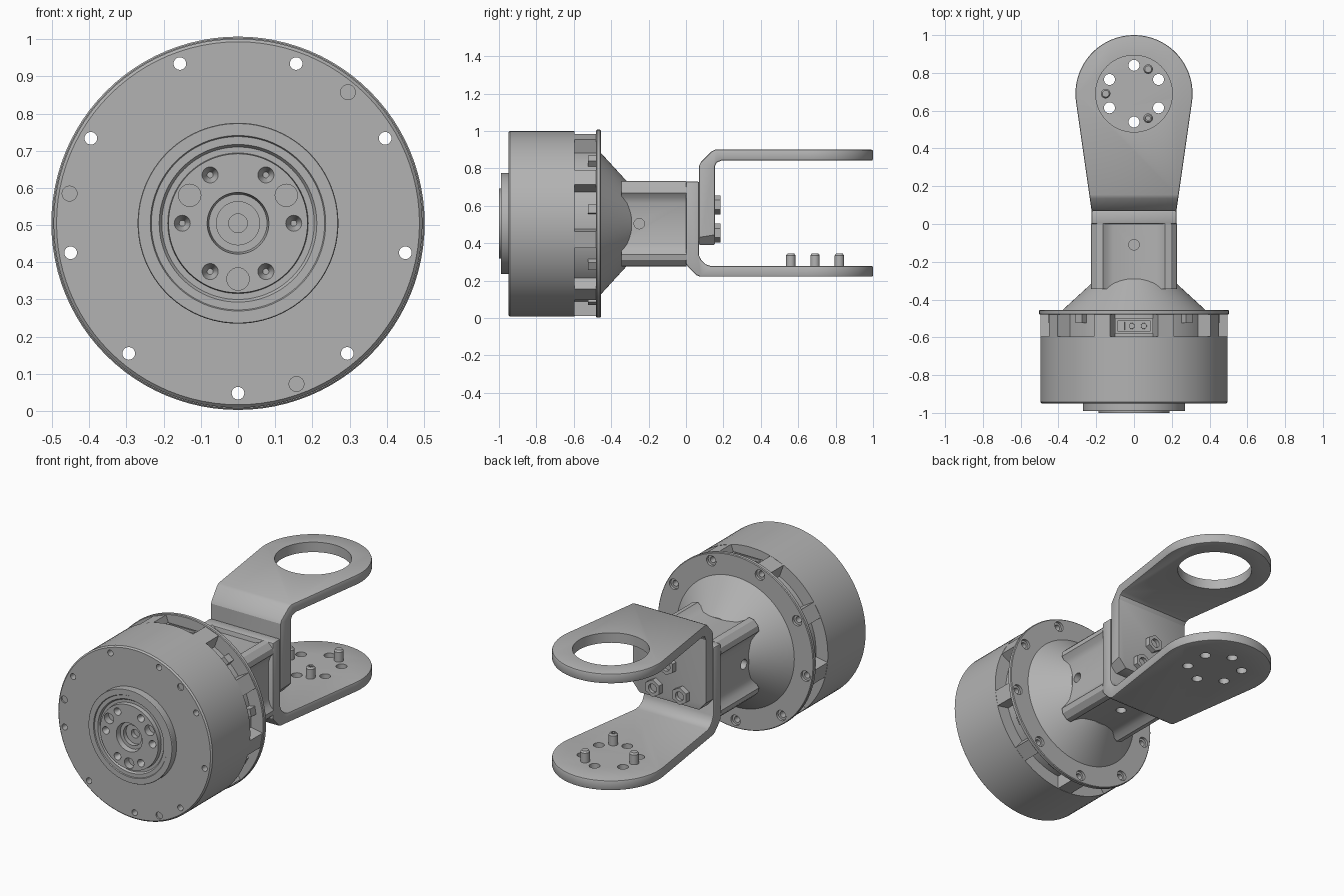
import bpy, bmesh, math
from mathutils import Matrix, Vector

AXIS_Z = 0.505   # height of the motor axis
ARM_Y = 0.69     # centre of the rounded arm ends

if "Cube" in bpy.data.objects:
    bpy.data.objects.remove(bpy.data.objects["Cube"])

grey = bpy.data.materials.new("machined grey")
grey.use_nodes = True
grey.diffuse_color = (0.45, 0.45, 0.45, 1)
grey.node_tree.nodes["Principled BSDF"].inputs["Base Color"].default_value = (0.45, 0.45, 0.45, 1)


def finish(name, bm):
    bmesh.ops.recalc_face_normals(bm, faces=bm.faces)
    mesh = bpy.data.meshes.new(name)
    bm.to_mesh(mesh)
    bm.free()
    mesh.materials.append(grey)
    obj = bpy.data.objects.new(name, mesh)
    bpy.context.collection.objects.link(obj)
    return obj


def activate(obj):
    bpy.ops.object.select_all(action='DESELECT')
    obj.select_set(True)
    bpy.context.view_layer.objects.active = obj


def smooth(obj):
    activate(obj)
    bpy.ops.object.shade_smooth_by_angle(angle=math.radians(25))


def lathe(name, profile):
    """Spin (radius, y) points round the motor axis."""
    bm = bmesh.new()
    verts = [bm.verts.new((r, y, AXIS_Z)) for r, y in profile]
    edges = [bm.edges.new(pair) for pair in zip(verts, verts[1:])]
    bmesh.ops.spin(bm, geom=verts + edges, cent=(0, 0, AXIS_Z), axis=(0, 1, 0),
                   angle=math.tau, steps=96)
    bmesh.ops.remove_doubles(bm, verts=bm.verts, dist=0.0005)
    return finish(name, bm)


def prism(name, points, axis, low, high):
    """Extrude a 2D outline along one axis."""
    place = {'x': lambda a, b: (low, a, b), 'y': lambda a, b: (a, low, b),
             'z': lambda a, b: (a, b, low)}[axis]
    bm = bmesh.new()
    face = bm.faces.new([bm.verts.new(place(a, b)) for a, b in points])
    out = bmesh.ops.extrude_face_region(bm, geom=[face])
    move = Vector([(high - low) * (axis == k) for k in 'xyz'])
    bmesh.ops.translate(bm, vec=move, verts=[v for v in out['geom'] if isinstance(v, bmesh.types.BMVert)])
    return finish(name, bm)


def rods(name, specs, axis, sides=24):
    """Cylinders as (centre a, centre b, low, high, radius, end radius) along an axis."""
    turn = {'x': Matrix.Rotation(math.pi / 2, 4, 'Y'), 'y': Matrix.Rotation(-math.pi / 2, 4, 'X'),
            'z': Matrix()}[axis]
    bm = bmesh.new()
    for a, b, low, high, r1, r2 in specs:
        mid = (low + high) / 2
        pos = {'x': (mid, a, b), 'y': (a, mid, b), 'z': (a, b, mid)}[axis]
        bmesh.ops.create_cone(bm, cap_ends=True, segments=sides, radius1=r1, radius2=r2,
                              depth=high - low, matrix=Matrix.Translation(pos) @ turn)
    return finish(name, bm)


def boxes(name, specs):
    """Blocks round the axis as (angle, radius in, radius out, width, y low, y high)."""
    bm = bmesh.new()
    for deg, r1, r2, width, y1, y2 in specs:
        spot = (Matrix.Translation((0, 0, AXIS_Z)) @ Matrix.Rotation(-math.radians(deg), 4, 'Y')
                @ Matrix.Translation(((r1 + r2) / 2, (y1 + y2) / 2, 0))
                @ Matrix.Diagonal((r2 - r1, y2 - y1, width, 1)))
        bmesh.ops.create_cube(bm, size=1, matrix=spot)
    return finish(name, bm)


def cut(obj, tool, operation='DIFFERENCE', keep=False):
    activate(obj)
    mod = obj.modifiers.new("cut", 'BOOLEAN')
    mod.object, mod.operation, mod.solver = tool, operation, 'EXACT'
    bpy.ops.object.modifier_apply(modifier=mod.name)
    if not keep:
        bpy.data.objects.remove(tool)


def ring(radius, degrees, centre=AXIS_Z):
    return [(radius * math.cos(math.radians(d)), centre + radius * math.sin(math.radians(d)))
            for d in degrees]


bolt_angles = [-90 + 40 * k for k in range(9)]
bolts = ring(0.457, bolt_angles)

# Motor body with its stepped output hub
body = lathe("motor_body", [
    (0, -0.92), (0.025, -0.92), (0.025, -0.945), (0.058, -0.945), (0.058, -0.97), (0.078, -0.97),
    (0.083, -1), (0.187, -1), (0.189, -0.975), (0.205, -0.975), (0.212, -0.985), (0.233, -0.985),
    (0.236, -0.99), (0.268, -0.99), (0.27, -0.987), (0.27, -0.95), (0.488, -0.95), (0.496, -0.942),
    (0.496, -0.595), (0.42, -0.595), (0.42, -0.47), (0, -0.47)])
cut(body, rods("hub_screw_holes",
               [(x, z, -1.001, -0.965, 0.022, 0.008) for x, z in ring(0.15, range(0, 360, 60))], 'y'))
cut(body, rods("hub_pin_holes",
               [(x, z, -1.02, -0.96, 0.03, 0.03) for x, z in ring(0.15, (30, 150, 270))], 'y'))
cut(body, rods("face_dimples",
               [(x, z, -0.97, -0.94, 0.02, 0.02) for x, z in ring(0.46, (50, 170, 290))], 'y'))

# Spacer posts, bell-shaped flange
posts = boxes("spacer_posts", [(d, 0.4, 0.494, 0.09, -0.6, -0.475) for d in bolt_angles])
flange = lathe("flange_cone", [(0, -0.48), (0.498, -0.48), (0.502, -0.476), (0.502, -0.459),
                               (0.498, -0.455), (0.378, -0.455), (0.2, -0.292), (0, -0.292)])
cut(flange, rods("flange_counterbores", [(x, z, -0.47, -0.4, 0.03, 0.03) for x, z in bolts], 'y'))
drill = rods("bolt_drills", [(x, z, -1.1, -0.3, 0.017, 0.017) for x, z in bolts], 'y')
for part in (body, posts, flange):
    cut(part, drill, keep=True)
bpy.data.objects.remove(drill)

# Small tabs and the connector in the gaps between posts
boxes("gap_tabs", [(90 + 40 * k, 0.41, 0.455, 0.045, -0.525, -0.478) for k in range(1, 9)])
connector = boxes("connector", [(90, 0.4, 0.45, 0.2, -0.58, -0.5)])
cut(connector, boxes("connector_recess", [(90, 0.437, 0.5, 0.17, -0.57, -0.51)]))
rods("connector_pins", [(x, -0.54, 0.93, 0.95, 0.017, 0.015) for x in (-0.012, 0.052)], 'z', 16)
boxes("connector_key", [(98, 0.42, 0.446, 0.025, -0.56, -0.52)])

# Neck: fluted square with four raised corner lugs
side = [(0.228, -0.165), (0.208, -0.14), (0.197, -0.11), (0.197, 0.11), (0.208, 0.14),
        (0.228, 0.165), (0.222, 0.195), (0.195, 0.222)]
outline = []
for k in range(4):
    c, s = (1, 0, -1, 0)[k], (0, 1, 0, -1)[k]
    outline += [(a * c - b * s, AXIS_Z + a * s + b * c) for a, b in side]
neck = prism("neck", outline, 'y', -0.345, 0.002)
cut(neck, rods("neck_side_holes", [(-0.25, AXIS_Z, x, x + 0.2, 0.028, 0.028) for x in (-0.3, 0.1)], 'x'))
cut(neck, rods("neck_top_holes", [(0, -0.11, z, z + 0.2, 0.028, 0.028) for z in (0.2, 0.61)], 'z'))

# Two L-shaped arms: side profile trimmed by a tapering rounded plan
plan = [(-0.226, -0.1), (0.226, -0.1), (0.226, 0.08)]
plan += ring(0.31, range(-8, 189, 4), ARM_Y) + [(-0.226, 0.08)]
upper_side = [(0.07, 0.39), (0.07, 0.815), (0.08, 0.835), (0.135, 0.89), (0.155, 0.9), (1.1, 0.9),
              (1.1, 0.842), (0.19, 0.842), (0.165, 0.832), (0.154, 0.81), (0.154, 0.39)]
lower_side = [(0, 0.73), (0, 0.29), (0.01, 0.275), (0.055, 0.23), (0.075, 0.221), (1.1, 0.221),
              (1.1, 0.279), (0.13, 0.279), (0.105, 0.288), (0.08, 0.312), (0.07, 0.335), (0.07, 0.73)]
arms = []
for name, profile in (("upper_arm", upper_side), ("lower_arm", lower_side)):
    arm = prism(name, profile, 'x', -0.5, 0.5)
    cut(arm, prism("arm_plan", plan, 'z', 0, 1.2), 'INTERSECT')
    bevel = arm.modifiers.new("edge", 'BEVEL')
    bevel.width, bevel.segments, bevel.angle_limit = 0.008, 2, math.radians(60)
    bpy.ops.object.modifier_apply(modifier=bevel.name)
    arms.append(arm)
upper, lower = arms
cut(upper, rods("arm_window", [(0, ARM_Y, 0.7, 1, 0.203, 0.203)], 'z', 64))
for s in (-1, 1):
    corner = [(s * 0.16, 0.36), (s * 0.25, 0.36), (s * 0.25, 0.46)]
    cut(upper, prism("corner_trim", corner, 'y', 0, 0.3))
cut(lower, rods("arm_holes", [(x, y, 0.1, 0.4, 0.029, 0.029)
                              for x, y in ring(0.15, range(30, 390, 60), ARM_Y)], 'z'))

# Socketed pins on the lower arm
pin_spots = ring(0.15, (60, 180, 300), ARM_Y)
pins = rods("arm_pins", [(x, y, 0.27, 0.335, 0.025, 0.025) for x, y in pin_spots]
            + [(x, y, 0.335, 0.345, 0.025, 0.018) for x, y in pin_spots], 'z')
cut(pins, rods("pin_sockets", [(x, y, 0.32, 0.36, 0.012, 0.012) for x, y in pin_spots], 'z', 6))

# Hex nuts holding the arms to the neck
nut_spots = ring(0.1, (90, 210, 330))
nuts = rods("hex_nuts", [(x, z, 0.15, 0.185, 0.05, 0.05) for x, z in nut_spots], 'y', 6)
cut(nuts, rods("nut_bores", [(x, z, 0.165, 0.2, 0.026, 0.026) for x, z in nut_spots], 'y'))

for part in (body, posts, flange, neck, upper, lower, pins, nuts, connector):
    smooth(part)
